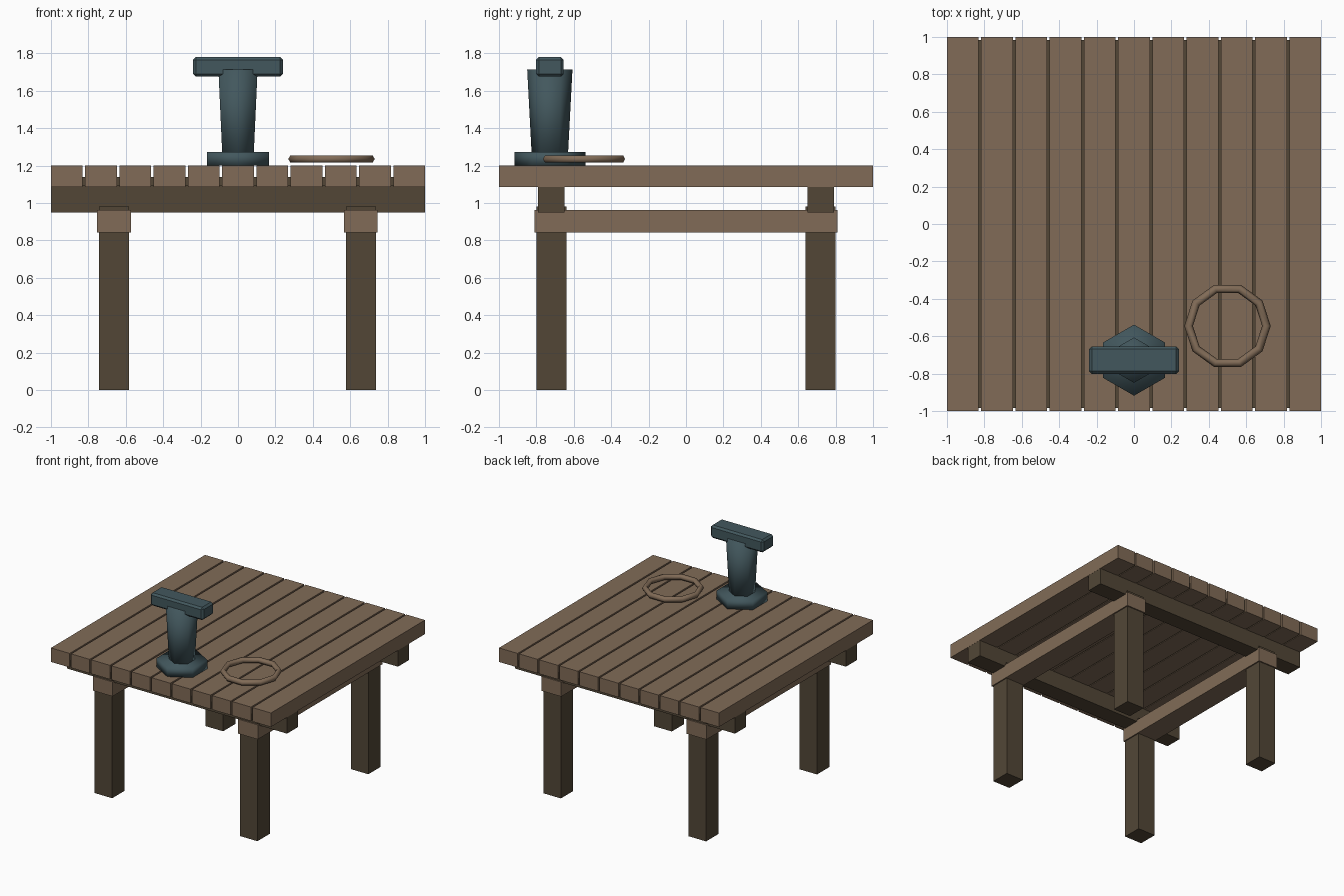
import bpy
import bmesh
from math import pi

if "Cube" in bpy.data.objects:
    bpy.data.objects.remove(bpy.data.objects["Cube"])


def make_material(name, rgb):
    mat = bpy.data.materials.new(name)
    mat.use_nodes = True
    mat.diffuse_color = (*rgb, 1)
    shader = mat.node_tree.nodes["Principled BSDF"]
    shader.inputs["Base Color"].default_value = (*rgb, 1)
    shader.inputs["Roughness"].default_value = 0.9
    return mat


LIGHT_WOOD = make_material("light wood", (0.22, 0.148, 0.095))
DARK_WOOD = make_material("dark wood", (0.085, 0.062, 0.037))
IRON = make_material("blue grey iron", (0.055, 0.096, 0.11))


def finish(obj, name, mat, smooth=False):
    obj.name = obj.data.name = name
    obj.data.materials.append(mat)
    if smooth:
        obj.data.polygons.foreach_set("use_smooth", [True] * len(obj.data.polygons))
    return obj


def box(name, x, y, z, mat, bevel=0):
    """Box from (min, max) ranges on each axis."""
    bpy.ops.mesh.primitive_cube_add(size=1)
    obj = bpy.context.object
    for v in obj.data.vertices:
        v.co = [r[0] if c < 0 else r[1] for c, r in zip(v.co, (x, y, z))]
    if bevel:
        mod = obj.modifiers.new("edge bevel", "BEVEL")
        mod.width = bevel
        mod.segments = 1
    return finish(obj, name, mat)


def hex_column(name, y, z0, z1, r0, r1, mat):
    """Six-sided column with a corner facing front and back."""
    bpy.ops.mesh.primitive_cone_add(vertices=6, radius1=r0, radius2=r1, depth=z1 - z0,
                                    location=(0, y, (z0 + z1) / 2))
    return finish(bpy.context.object, name, mat, smooth=True)


# Deck planks, with a thin dark layer that closes the gaps
COUNT, GAP = 11, 0.014
width = (2 - GAP * (COUNT - 1)) / COUNT
for i in range(COUNT):
    left = -1 + i * (width + GAP)
    box(f"deck_plank_{i + 1}", (left, left + width), (-1, 1), (1.085, 1.2), LIGHT_WOOD)
box("gap_backing", (-0.98, 0.98), (-0.985, 0.985), (1.09, 1.14), DARK_WOOD)

# Cross beams under the planks
for side, y in (("front", -0.72), ("back", 0.72)):
    box(f"{side}_cross_beam", (-0.999, 0.999), (y - 0.07, y + 0.07), (0.95, 1.09), DARK_WOOD)

# Side beams and posts
for side, x in (("right", -0.663), ("left", 0.657)):
    box(f"{side}_side_beam", (x - 0.09, x + 0.09), (-0.81, 0.81), (0.843, 0.962), LIGHT_WOOD)
    for end, y in (("front", -0.72), ("back", 0.72)):
        box(f"{end}_{side}_post", (x - 0.08, x + 0.08), (y - 0.08, y + 0.08), (0, 0.982), DARK_WOOD)

# Mooring bollard
Y = -0.728
hex_column("bollard_base", Y, 1.2, 1.272, 0.19, 0.19, IRON)
hex_column("bollard_column", Y, 1.22, 1.714, 0.095, 0.121, IRON)
box("bollard_crossbar", (-0.24, 0.24), (Y - 0.074, Y + 0.074), (1.675, 1.78), IRON, bevel=0.015)

# Rope loop lying on the deck
bpy.ops.mesh.primitive_torus_add(major_segments=10, minor_segments=6, major_radius=0.208,
                                 minor_radius=0.023, location=(0.5, -0.545, 1.235))
finish(bpy.context.object, "rope_loop", LIGHT_WOOD, smooth=True)
